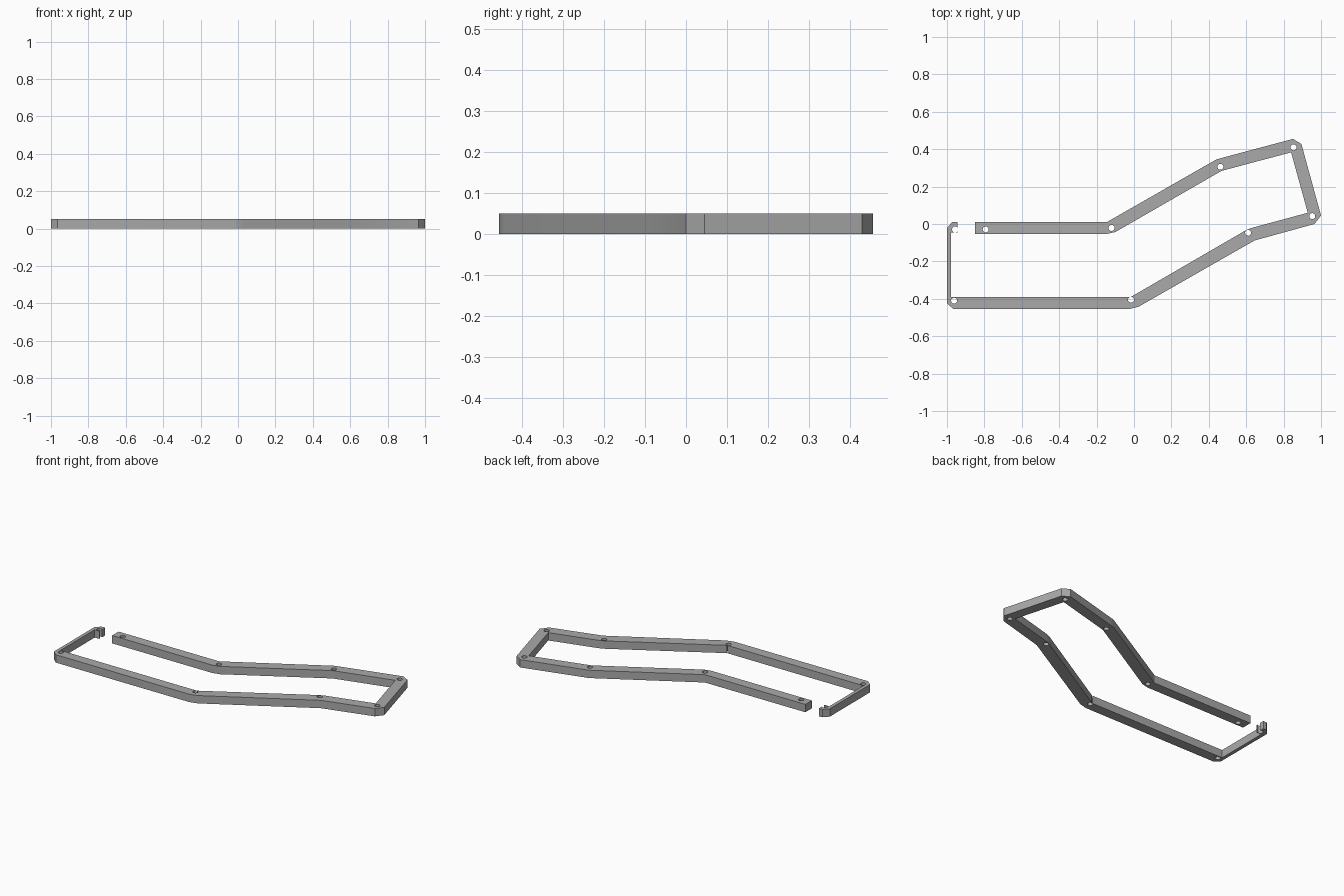
import bpy
import bmesh
import math
from mathutils import Matrix, Vector

HEIGHT = 0.05
HOLE_RADIUS = 0.016

cube = bpy.data.objects.get("Cube")
if cube:
    bpy.data.objects.remove(cube, do_unlink=True)


def flat_material(name, value):
    mat = bpy.data.materials.new(name)
    mat.use_nodes = True
    colour = (value, value, value, 1.0)
    mat.diffuse_color = colour
    mat.node_tree.nodes["Principled BSDF"].inputs["Base Color"].default_value = colour
    return mat


def object_from_bmesh(name, bm):
    bmesh.ops.recalc_face_normals(bm, faces=bm.faces)
    mesh = bpy.data.meshes.new(name)
    bm.to_mesh(mesh)
    bm.free()
    obj = bpy.data.objects.new(name, mesh)
    bpy.context.collection.objects.link(obj)
    return obj


def extruded_outline(name, points, height):
    bm = bmesh.new()
    face = bm.faces.new([bm.verts.new((x, y, 0)) for x, y in points])
    result = bmesh.ops.extrude_face_region(bm, geom=[face], use_keep_orig=True)
    top = [v for v in result["geom"] if isinstance(v, bmesh.types.BMVert)]
    bmesh.ops.translate(bm, verts=top, vec=Vector((0, 0, height)))
    return object_from_bmesh(name, bm)


def hole_cutters(name, centres):
    bm = bmesh.new()
    for x, y in centres:
        bmesh.ops.create_cone(bm, cap_ends=True, segments=24, radius1=HOLE_RADIUS,
                              radius2=HOLE_RADIUS, depth=HEIGHT * 2,
                              matrix=Matrix.Translation((x, y, HEIGHT / 2)))
    return object_from_bmesh(name, bm)


# Outer edge, clockwise from the free end of the back arm to the end tab
outer_edge = [
    (-0.85, 0.012), (-0.142, 0.012), (0.44, 0.345), (0.475, 0.355),
    (0.85, 0.455), (0.895, 0.428), (1.0, 0.045), (0.965, 0.0),
    (0.645, -0.088), (0.025, -0.442), (-0.025, -0.455), (-0.965, -0.455),
    (-1.0, -0.425), (-1.0, -0.02), (-0.97, 0.012), (-0.945, 0.012),
]
# Inner edge, from the end tab back along the thin wall and around the bar
inner_edge = [
    (-0.945, -0.046), (-0.978, -0.046), (-0.978, -0.39), (-0.017, -0.39),
    (0.595, -0.035), (0.625, -0.022), (0.929, 0.06), (0.84, 0.383),
    (0.468, 0.284), (-0.1, -0.043), (-0.145, -0.053), (-0.85, -0.053),
]
frame = extruded_outline("bent_frame", outer_edge + inner_edge, HEIGHT)
frame.data.materials.append(flat_material("grey", 0.4))

# Screw holes at every bend and end
holes = [
    (-0.957, -0.029), (-0.793, -0.029), (-0.12, -0.021), (0.462, 0.306),
    (0.853, 0.41), (0.953, 0.042), (0.61, -0.047), (-0.016, -0.405),
    (-0.962, -0.41),
]
cutter = hole_cutters("hole_cutter", holes)
cutter.hide_render = True

cut = frame.modifiers.new("screw_holes", "BOOLEAN")
cut.operation = "DIFFERENCE"
cut.solver = "EXACT"
cut.object = cutter

bpy.ops.object.select_all(action="DESELECT")
frame.select_set(True)
bpy.context.view_layer.objects.active = frame
bpy.ops.object.modifier_apply(modifier=cut.name)
bpy.data.objects.remove(cutter, do_unlink=True)
bpy.ops.object.shade_smooth_by_angle(angle=math.radians(20))
